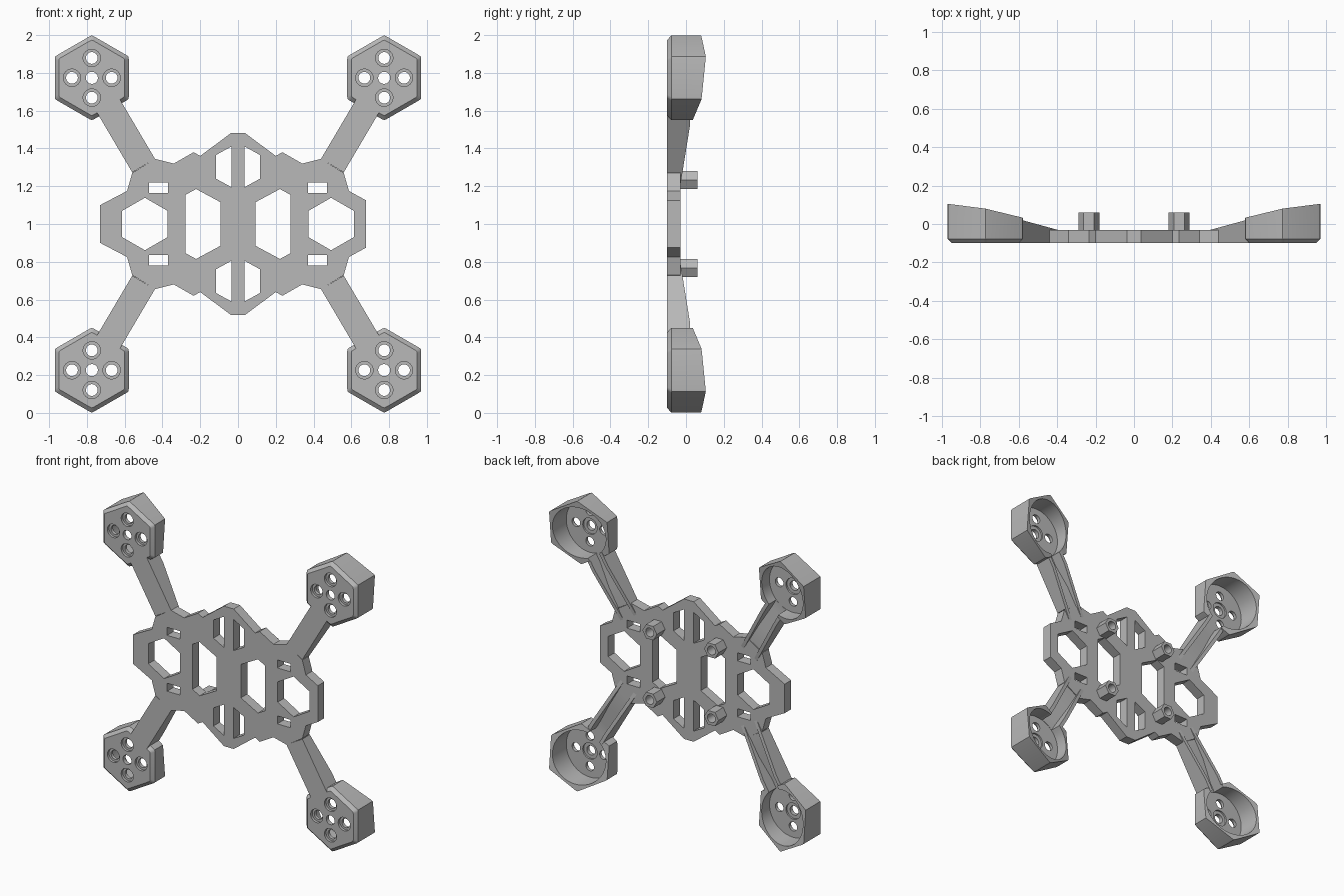
import bpy, bmesh, math

if "Cube" in bpy.data.objects:
    bpy.data.objects.remove(bpy.data.objects["Cube"], do_unlink=True)

grey = bpy.data.materials.new("plain grey")
grey.use_nodes = True
grey.diffuse_color = (0.48, 0.48, 0.48, 1)
grey.node_tree.nodes["Principled BSDF"].inputs["Base Color"].default_value = (0.48, 0.48, 0.48, 1)

FRONT, BACK, FLOOR = -0.10, -0.03, -0.06   # plate faces and cup floor
POD_X, POD_Z, POD_R = 0.774, 0.774, 0.226  # pod centre offsets and size
MID = 1.0                                  # height of the frame's middle


def loft(name, rings):
    """Closed solid through rings that have equal point counts."""
    bm = bmesh.new()
    loops = [[bm.verts.new(p) for p in ring] for ring in rings]
    n = len(loops[0])
    for a, b in zip(loops, loops[1:]):
        for i in range(n):
            j = (i + 1) % n
            bm.faces.new((a[i], a[j], b[j], b[i]))
    bm.faces.new(loops[0])
    bm.faces.new(loops[-1][::-1])
    bmesh.ops.recalc_face_normals(bm, faces=bm.faces)
    mesh = bpy.data.meshes.new(name)
    bm.to_mesh(mesh)
    bm.free()
    mesh.materials.append(grey)
    obj = bpy.data.objects.new(name, mesh)
    bpy.context.collection.objects.link(obj)
    return obj


def prism(name, outline, y0, y1):
    return loft(name, [[(x, y, z) for x, z in outline] for y in (y0, y1)])


def disc(x, z, radius, sides=32):
    steps = [math.tau * i / sides for i in range(sides)]
    return [(x + radius * math.cos(a), z + radius * math.sin(a)) for a in steps]


def combine(obj, other, operation="DIFFERENCE"):
    """Boolean the other solid into obj and discard it."""
    other.hide_render = True
    mod = obj.modifiers.new("boolean", "BOOLEAN")
    mod.operation, mod.solver, mod.object = operation, "EXACT", other
    bpy.context.view_layer.objects.active = obj
    bpy.ops.object.modifier_apply(modifier=mod.name)
    bpy.data.objects.remove(other, do_unlink=True)


def smooth(obj):
    bpy.ops.object.select_all(action="DESELECT")
    obj.select_set(True)
    bpy.context.view_layer.objects.active = obj
    bpy.ops.object.shade_smooth_by_angle(angle=math.radians(33))


# Centre plate: a quarter outline mirrored around the middle
def quarter(sx):
    end_x, end_z = (0.678, 0.125) if sx > 0 else (0.73, 0.1)
    pts = [(end_x, end_z), (0.587, 0.175), (0.56, 0.27), (0.44, 0.345), (0.34, 0.32),
           (0.235, 0.38), (0.2, 0.36), (0.037, 0.482)]
    return [(sx * x, z) for x, z in pts]


upper = quarter(1) + quarter(-1)[::-1]
outline = [(x, MID + z) for x, z in upper] + [(x, MID - z) for x, z in upper[::-1]]
plate = prism("centre_plate", outline, FRONT, BACK)

window = [(0.035, 0.41), (0.117, 0.365), (0.117, 0.24), (0.035, 0.195)]
slot = [(0.37, 0.165), (0.47, 0.165), (0.47, 0.22), (0.37, 0.22)]
half_hole = [(0.092, 0.115), (0.222, 0.185), (0.277, 0.155)]
long_hole = half_hole + [(x, -z) for x, z in half_hole[::-1]]
side_hole = [(0.493 + 0.139 * math.sin(math.tau * i / 6),
              0.139 * math.cos(math.tau * i / 6)) for i in range(6)]
for sx in (1, -1):
    cuts = [long_hole, side_hole]
    for shape in (window, slot):
        cuts += [shape, [(x, -z) for x, z in shape]]
    for shape in cuts:
        combine(plate, prism("cutter", [(sx * x, MID + z) for x, z in shape], -0.3, 0.3))


# Motor pods with channelled arms
def build_arm(label, sx, sz):
    cx, cz = sx * POD_X, MID + sz * POD_Z

    def along(profile, half):
        """Solid from a (distance, depth) profile running from pod to plate."""
        rings = []
        for t in (-half, half):
            rings.append([(sx * (POD_X - 0.508 * s + 0.861 * t), y,
                           MID + sz * (POD_Z - 0.861 * s - 0.508 * t)) for s, y in profile])
        return loft("arm", rings)

    # six-sided pod with softened corners, chamfered front and slanted back
    corners = []
    for i in range(6):
        for turn, r in ((-3, 0.972), (0, 0.992), (3, 0.972)):
            a = math.radians(60 * i + 30 + turn)
            corners.append((POD_R * r * math.cos(a), POD_R * r * math.sin(a)))
    pod = loft("motor_pod_" + label, [
        [(cx + 0.89 * x, FRONT, cz + 0.89 * z) for x, z in corners],
        [(cx + x, FRONT + 0.022, cz + z) for x, z in corners],
        [(cx + x, 0.0575 + 0.185 * sx * x + 0.1 * sz * z, cz + z) for x, z in corners]])

    beam = along([(0.1, FRONT), (0.54, FRONT), (0.54, BACK), (0.62, BACK),
                  (0.26, 0.02), (0.1, 0.02)], 0.07)
    combine(pod, beam, "UNION")
    combine(pod, prism("cup", disc(cx, cz, 0.18, 48), FLOOR, 0.4))
    channel = along([(0.1, FLOOR + 0.002), (0.24, FLOOR + 0.002), (0.4, BACK - 0.004),
                     (0.66, BACK - 0.004), (0.66, 0.2), (0.1, 0.2)], 0.046)
    combine(pod, channel)

    # shaft hole with a rear recess, and four counterbored screw holes
    combine(pod, prism("shaft", disc(cx, cz, 0.032), -0.3, 0.1))
    combine(pod, prism("recess", disc(cx, cz, 0.055), FLOOR - 0.012, 0.1))
    for dx, dz in ((1, 0), (-1, 0), (0, 1), (0, -1)):
        hx, hz = cx + 0.105 * dx, cz + 0.105 * dz
        combine(pod, prism("screw", disc(hx, hz, 0.031), -0.3, 0.0))
        combine(pod, prism("bore", disc(hx, hz, 0.046), -0.3, FRONT + 0.018))
    smooth(pod)


for side, sx in (("left", 1), ("right", -1)):
    for level, sz in (("upper", 1), ("lower", -1)):
        build_arm(level + "_" + side, sx, sz)
        # Hollow six-sided standoffs on the back of the plate
        px, pz = sx * 0.235, MID + sz * 0.233
        post = prism("standoff_" + level + "_" + side, disc(px, pz, 0.055, 6), BACK - 0.01, 0.06)
        combine(post, prism("bore", disc(px, pz, 0.03, 24), BACK + 0.001, 0.2))
        smooth(post)
